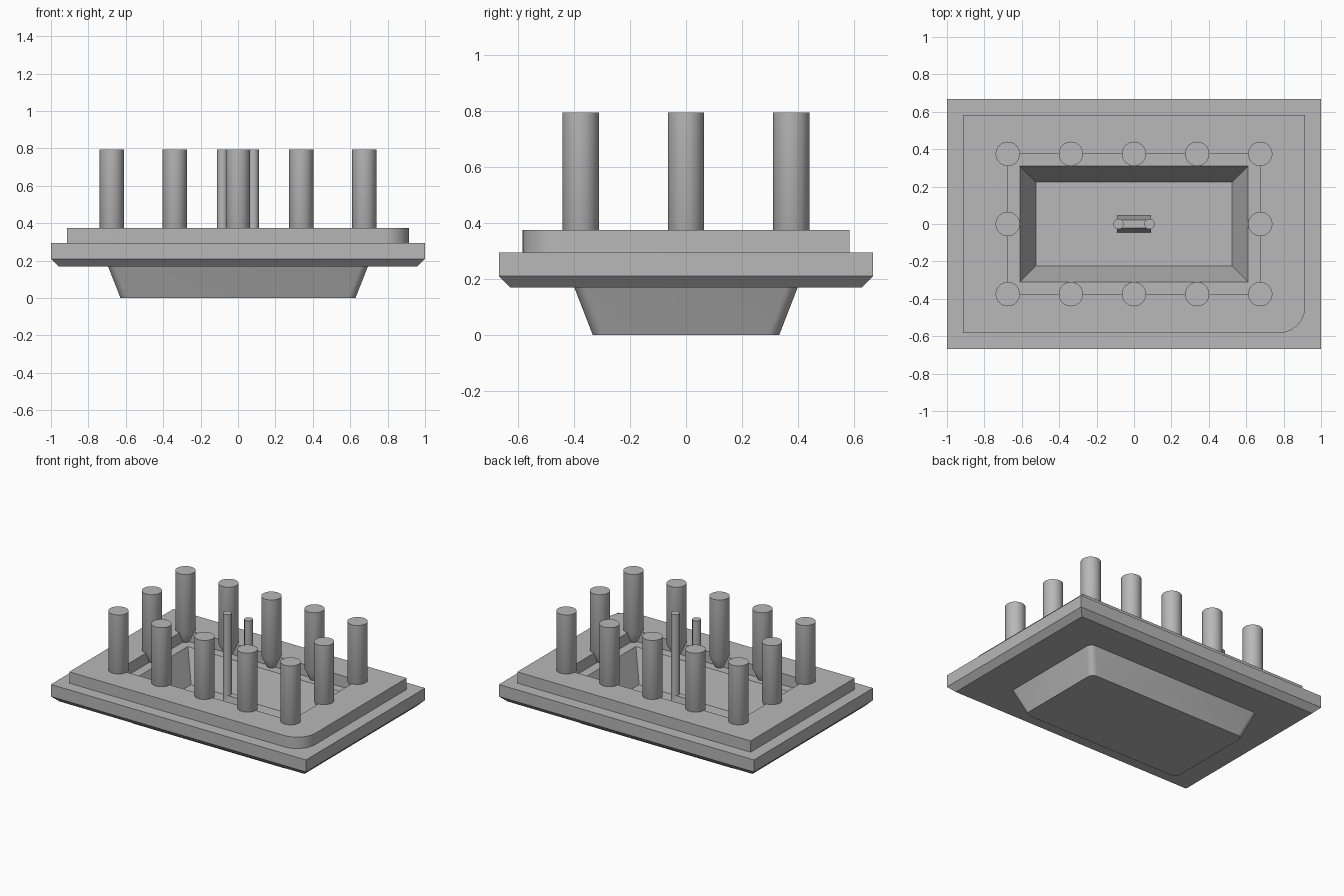
import bpy, bmesh, math

cube = bpy.data.objects.get("Cube")
if cube:
    bpy.data.objects.remove(cube, do_unlink=True)

grey = bpy.data.materials.new("plain grey")
grey.use_nodes = True
colour = (0.48, 0.48, 0.48, 1)
grey.diffuse_color = colour
grey.node_tree.nodes["Principled BSDF"].inputs["Base Color"].default_value = colour

SEG = 6  # segments per rounded corner


def finish(name, bm):
    """Clean the mesh and turn it into a shaded object."""
    bmesh.ops.remove_doubles(bm, verts=bm.verts, dist=0.0005)
    bmesh.ops.recalc_face_normals(bm, faces=bm.faces)
    mesh = bpy.data.meshes.new(name)
    bm.to_mesh(mesh)
    bm.free()
    mesh.materials.append(grey)
    obj = bpy.data.objects.new(name, mesh)
    bpy.context.collection.objects.link(obj)
    bpy.ops.object.select_all(action="DESELECT")
    obj.select_set(True)
    bpy.context.view_layer.objects.active = obj
    bpy.ops.object.shade_smooth_by_angle(angle=math.radians(30))
    return obj


def ring(bm, hx, hy, z, radii=(0, 0, 0, 0)):
    """Rectangle with a radius per corner, counter-clockwise from +x +y."""
    verts = []
    signs = ((1, 1), (-1, 1), (-1, -1), (1, -1))
    for i, ((sx, sy), r) in enumerate(zip(signs, radii)):
        for k in range(SEG + 1):
            a = math.pi / 2 * (i + k / SEG)
            verts.append(bm.verts.new((sx * (hx - r) + r * math.cos(a),
                                       sy * (hy - r) + r * math.sin(a), z)))
    return verts


def loft(name, sections, closed=False):
    """Join a stack of rings; cap the ends, or join last to first."""
    bm = bmesh.new()
    rings = [ring(bm, *s) for s in sections]
    pairs = list(zip(rings, rings[1:]))
    if closed:
        pairs.append((rings[-1], rings[0]))
    else:
        bm.faces.new(rings[0])
        bm.faces.new(rings[-1])
    for a, b in pairs:
        n = len(a)
        for i in range(n):
            j = (i + 1) % n
            bm.faces.new((a[i], a[j], b[j], b[i]))
    return finish(name, bm)


def turned(name, x, y, profile, sides=32):
    """Round pin from (radius, height) pairs."""
    bm = bmesh.new()
    rings = [[bm.verts.new((x + r * math.cos(math.tau * i / sides),
                            y + r * math.sin(math.tau * i / sides), z))
              for i in range(sides)] for r, z in profile]
    for a, b in zip(rings, rings[1:]):
        for i in range(sides):
            j = (i + 1) % sides
            bm.faces.new((a[i], a[j], b[j], b[i]))
    bm.faces.new(rings[0])
    bm.faces.new(rings[-1])
    return finish(name, bm)


# Flange with a tapered tub below and a hollow inside
soft = (0.04,) * 4
loft("flange_and_tub", [
    (0.628, 0.332, 0, soft),
    (0.695, 0.398, 0.17, soft),
    (0.96, 0.627, 0.17),
    (1, 0.667, 0.21),
    (1, 0.667, 0.295),
    (0.61, 0.31, 0.295),
    (0.525, 0.225, 0.08),
])

# Raised frame with one rounded corner
one_round = (0, 0, 0, 0.14)
loft("raised_frame", [
    (0.915, 0.583, 0.295, one_round),
    (0.915, 0.583, 0.375, one_round),
    (0.675, 0.375, 0.375),
    (0.675, 0.375, 0.295),
], closed=True)

# Posts around the opening, with tapered feet
PX, PY, TOP = 0.675, 0.375, 0.793
spots = [(PX * i / 2, PY * s) for s in (-1, 1) for i in range(-2, 3)]
spots += [(-PX, 0), (PX, 0)]
for n, (x, y) in enumerate(spots):
    turned(f"post_{n + 1}", x, y, [(0.03, 0.295), (0.065, 0.37), (0.065, TOP)])

# Small central block with two thin pins
loft("centre_block", [(0.092, 0.045, 0.08), (0.092, 0.022, 0.22)])
for side, s in (("left", 1), ("right", -1)):
    turned(f"{side}_thin_pin", s * 0.083, 0, [(0.028, 0.08), (0.028, TOP)], 24)
